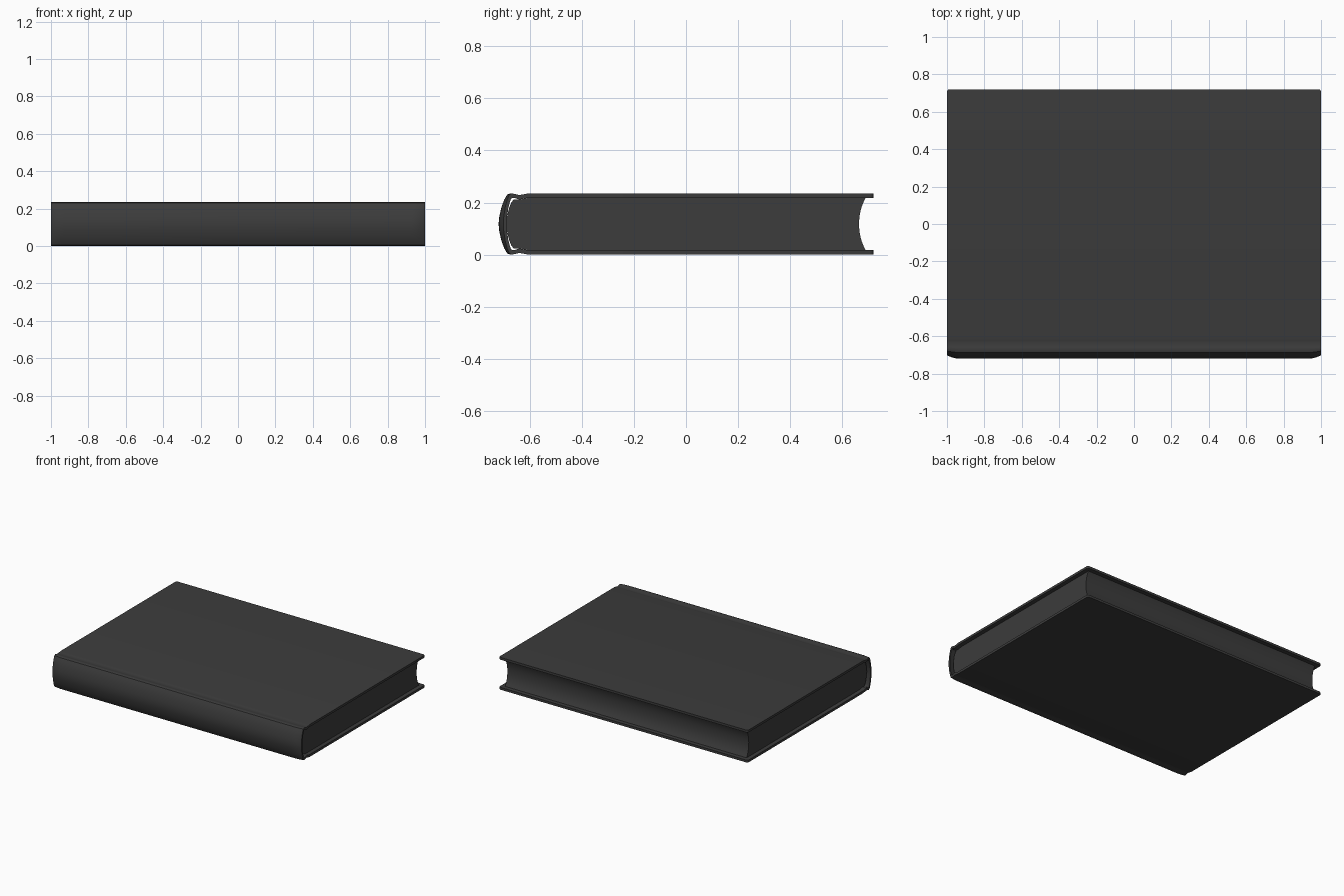
import bpy, bmesh, math

if "Cube" in bpy.data.objects:
    bpy.data.objects.remove(bpy.data.objects["Cube"])

MID = 0.1175      # mid height of the book

dark = bpy.data.materials.new("dark_grey")
dark.diffuse_color = (0.045, 0.045, 0.045, 1)
dark.use_nodes = True
dark.node_tree.nodes["Principled BSDF"].inputs["Base Color"].default_value = dark.diffuse_color


def mirrored(half):
    """Half profile (y, height above middle), starting at the middle, mirrored downwards."""
    return [(y, -h) for y, h in reversed(half[1:])] + half


def loft(name, stations, ring_at, caps):
    """Skin closed rings standing at the given x positions; caps index into the ring."""
    bm = bmesh.new()
    rings = [[bm.verts.new((x, y, MID + h)) for y, h in ring_at(x)] for x in stations]
    n = len(rings[0])
    for a, b in zip(rings, rings[1:]):
        for i in range(n):
            j = (i + 1) % n
            bm.faces.new((a[i], a[j], b[j], b[i]))
    for ring in (rings[0], rings[-1]):
        for cap in caps:
            bm.faces.new([ring[i] for i in cap])
    bmesh.ops.recalc_face_normals(bm, faces=bm.faces)
    mesh = bpy.data.meshes.new(name)
    bm.to_mesh(mesh)
    bm.free()
    obj = bpy.data.objects.new(name, mesh)
    bpy.context.collection.objects.link(obj)
    mesh.materials.append(dark)
    bpy.ops.object.select_all(action='DESELECT')
    obj.select_set(True)
    bpy.context.view_layer.objects.active = obj
    bpy.ops.object.shade_smooth_by_angle(angle=math.radians(35))
    return obj


# Cover: rounded spine, hinge groove and flat board
outer = mirrored([(-.72, 0), (-.717, .03), (-.709, .065), (-.698, .094), (-.687, .113),
                  (-.675, .1175), (-.658, .1155), (-.64, .111), (-.622, .1145),
                  (-.605, .1175), (.72, .1175)])
inner = mirrored([(-.702, 0), (-.699, .03), (-.692, .062), (-.683, .087), (-.677, .097),
                  (-.67, .1005), (-.656, .099), (-.64, .094), (-.624, .097),
                  (-.607, .1005), (.72, .1005)])
n = len(outer)


def cover_ring(x):
    # spine ends tuck inwards, fore-edge corners are slightly rounded
    tuck = max(0, (abs(x) - .93) / .07) ** 2 * .3
    r = .014
    d = max(0, abs(x) - (1 - r))
    corner = r - math.sqrt(max(0, r * r - d * d))

    def fix(y):
        if y < -.66:
            return y + tuck * (-.66 - y)
        return y - corner if y > .7 else y
    return [(fix(y), h) for y, h in outer + inner[::-1]]


ends = [.93, .95, .97, .986, .993, .998, 1]
loft("cover", [-x for x in reversed(ends)] + ends, cover_ring,
     [(i, i + 1, 2 * n - 2 - i, 2 * n - 1 - i) for i in range(n - 1)])

# Page block: rounded back and hollow fore-edge, set in from the cover
pages = mirrored([(-.69, 0), (-.687, .03), (-.68, .06), (-.671, .083), (-.661, .095),
                  (-.64, .0935), (-.624, .0965), (-.607, .1004), (.69, .1004)])
fore_edge = [(.665 + .025 * abs(k / 6) ** 2.2, .1004 * k / 6) for k in range(5, -6, -1)]
page_ring = pages + fore_edge
loft("page_block", [-.97, .97], lambda x: page_ring, [range(len(page_ring))])
